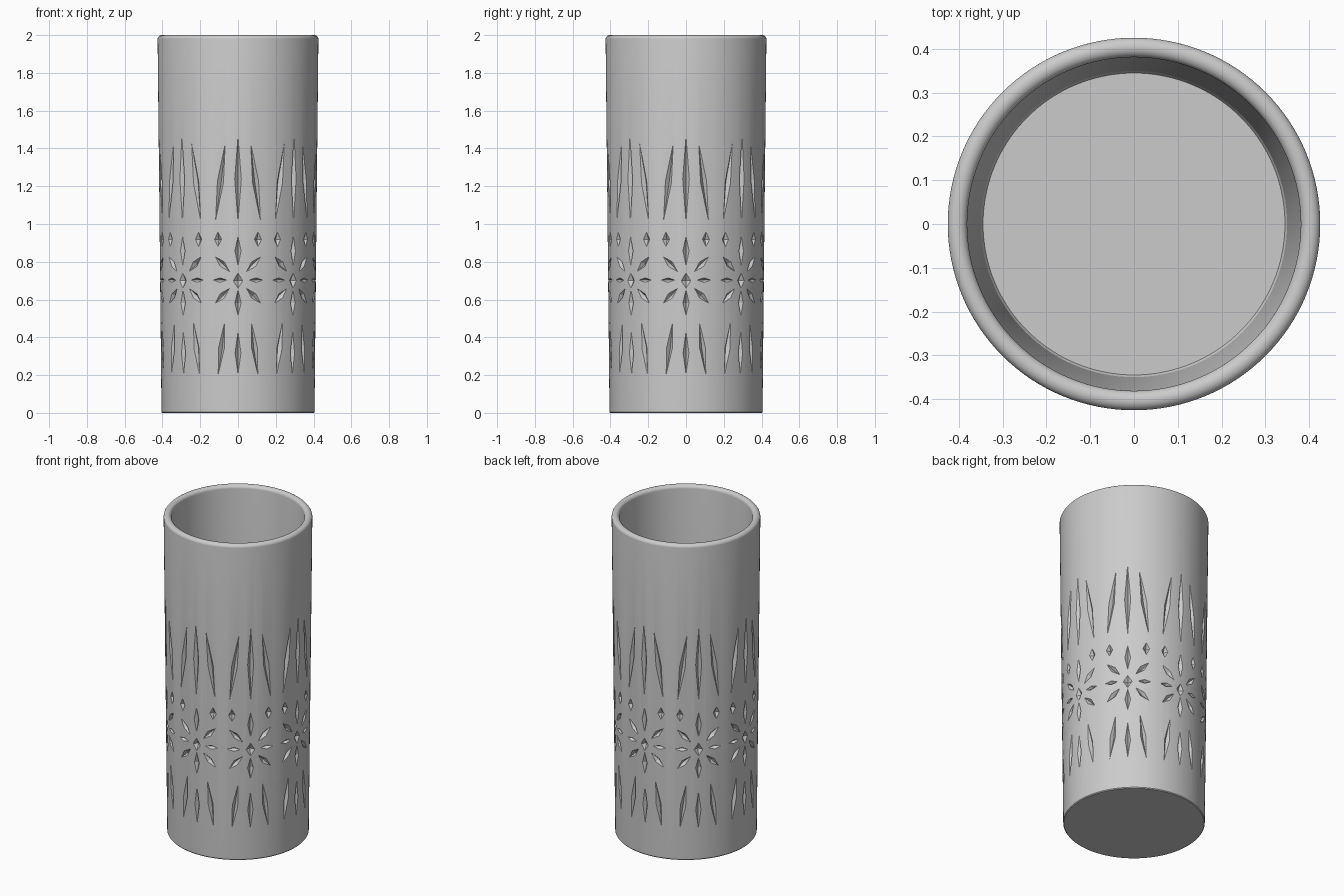
import bpy, bmesh
from math import sin, cos, pi, radians, atan2, hypot
from mathutils import Vector

if "Cube" in bpy.data.objects:
    bpy.data.objects.remove(bpy.data.objects["Cube"])

SEG = 128
FOLD = 8
DEPTH = 0.021


def outer_radius(z):
    return 0.405 + 0.0105 * z


def make_object(name, bm):
    mesh = bpy.data.meshes.new(name)
    bm.to_mesh(mesh)
    bm.free()
    obj = bpy.data.objects.new(name, mesh)
    bpy.context.collection.objects.link(obj)
    return obj


# Tumbler: lathe profile from the base centre, up the outside, over the rim, down inside
rim_c, rim_w, rim_h, rim_z = 0.4035, 0.0222, 0.02, 1.98
profile = [(0.401, 0.0), (0.405, 0.005)]
profile += [(rim_c + rim_w * cos(pi * i / 12), rim_z + rim_h * sin(pi * i / 12)) for i in range(13)]
profile += [(0.350, 0.13), (0.345, 0.12)]

bm = bmesh.new()
rings = []
for r, z in profile:
    rings.append([bm.verts.new((r * cos(2 * pi * i / SEG), r * sin(2 * pi * i / SEG), z))
                  for i in range(SEG)])
for a, b in zip(rings, rings[1:]):
    for i in range(SEG):
        j = (i + 1) % SEG
        bm.faces.new((a[i], a[j], b[j], b[i]))
bm.faces.new(rings[0][::-1])
bm.faces.new(rings[-1])
bmesh.ops.recalc_face_normals(bm, faces=bm.faces)
tumbler = make_object("tumbler", bm)


# Diamond cuts: four-sided pyramids pointing into the wall
def add_cut(bm, angle, start, end, half_width, depth=DEPTH):
    """start/end are (arc, z) tips of one cut, unrolled around the given angle."""
    u, z = (start[0] + end[0]) / 2, (start[1] + end[1]) / 2
    du, dz = end[0] - start[0], end[1] - start[1]
    half_len, tilt = hypot(du, dz) / 2, atan2(dz, du)
    r = outer_radius(z)
    a = angle + u / r
    normal = Vector((cos(a), sin(a), -0.0105)).normalized()
    side = Vector((-sin(a), cos(a), 0))
    up = normal.cross(side)
    along = side * cos(tilt) + up * sin(tilt)
    across = normal.cross(along)
    centre = Vector((r * cos(a), r * sin(a), z))
    s = 1.3
    base = centre + normal * depth * (s - 1)
    ring = [bm.verts.new(base + along * half_len * s * p + across * half_width * s * q)
            for p, q in ((1, 0), (0, 1), (-1, 0), (0, -1))]
    tip = bm.verts.new(centre - normal * depth)
    bm.faces.new(ring)
    for i in range(4):
        bm.faces.new((ring[(i + 1) % 4], ring[i], tip))


# One motif: (start, end, half width)
motif = [
    ((0, 1.01), (0, 1.465), 0.018),      # tall centre slit
    ((0, 0.205), (0, 0.43), 0.016),      # low centre slit
    ((0, 0.66), (0, 0.74), 0.026),       # star centre
    ((0, 0.78), (0, 0.935), 0.017),      # star upper petal
    ((0, 0.515), (0, 0.66 - 0.01), 0.017),  # star lower petal
]
for m in (-1, 1):
    motif += [
        ((0.122 * m, 1.01), (0.066 * m, 1.435), 0.017),   # tall leaning slits
        ((0.107 * m, 0.20), (0.07 * m, 0.485), 0.016),    # low leaning slits
        ((0.107 * m, 0.88), (0.107 * m, 0.957), 0.020),   # small diamonds
        ((0.055 * m, 0.703), (0.138 * m, 0.703), 0.012),  # star side petals
        ((0.042 * m, 0.745), (0.125 * m, 0.83), 0.016),   # star upper diagonals
        ((0.042 * m, 0.662), (0.125 * m, 0.577), 0.016),  # star lower diagonals
    ]

bm = bmesh.new()
for k in range(FOLD):
    for start, end, half_width in motif:
        add_cut(bm, -pi / 2 + k * 2 * pi / FOLD, start, end, half_width)
bmesh.ops.recalc_face_normals(bm, faces=bm.faces)
cutter = make_object("cut_pattern", bm)
cutter.hide_render = True

# Carve the pattern and finish the shading
bpy.context.view_layer.objects.active = tumbler
tumbler.select_set(True)
cutter.select_set(False)
mod = tumbler.modifiers.new("carve", "BOOLEAN")
mod.operation = 'DIFFERENCE'
mod.solver = 'EXACT'
mod.object = cutter
bpy.ops.object.modifier_apply(modifier=mod.name)
bpy.data.objects.remove(cutter, do_unlink=True)
bpy.ops.object.shade_smooth_by_angle(angle=radians(20))
